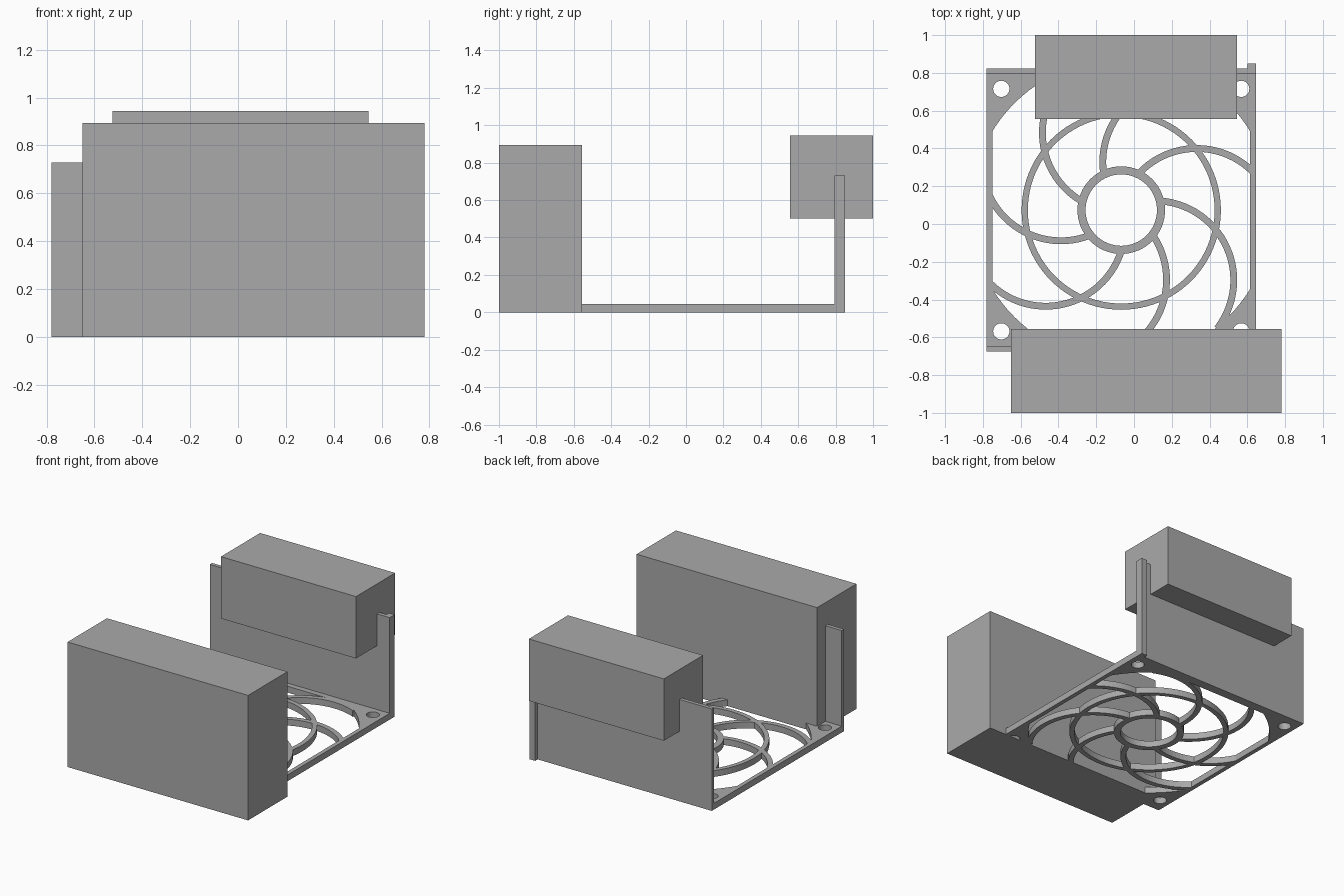
import bpy, bmesh, math
from mathutils import Vector

if "Cube" in bpy.data.objects:
    bpy.data.objects.remove(bpy.data.objects["Cube"])

CX, CY, T = -0.0675, 0.0735, 0.045      # grille centre and plate thickness

grey = bpy.data.materials.new("plain grey")
grey.diffuse_color = (0.4, 0.4, 0.4, 1)
grey.use_nodes = True
grey.node_tree.nodes["Principled BSDF"].inputs["Base Color"].default_value = grey.diffuse_color


def finish(name, bm, hide=False):
    bmesh.ops.recalc_face_normals(bm, faces=bm.faces)
    me = bpy.data.meshes.new(name)
    bm.to_mesh(me)
    bm.free()
    ob = bpy.data.objects.new(name, me)
    bpy.context.collection.objects.link(ob)
    me.materials.append(grey)
    ob.hide_render = hide
    ob.hide_viewport = hide
    return ob


def box(name, x0, x1, y0, y1, z0, z1):
    bm = bmesh.new()
    bmesh.ops.create_cube(bm, size=1)
    for v in bm.verts:
        v.co = ((x0 + x1) / 2 + v.co.x * (x1 - x0),
                (y0 + y1) / 2 + v.co.y * (y1 - y0),
                (z0 + z1) / 2 + v.co.z * (z1 - z0))
    return finish(name, bm)


def arc(cx, cy, r, a0, a1, n):
    return [(cx + r * math.cos(a0 + (a1 - a0) * i / n),
             cy + r * math.sin(a0 + (a1 - a0) * i / n)) for i in range(n + 1)]


def clip(bm, half):
    # trim flat faces to a square around the grille centre
    for nx, ny in ((1, 0), (-1, 0), (0, 1), (0, -1)):
        bmesh.ops.bisect_plane(bm, geom=bm.verts[:] + bm.edges[:] + bm.faces[:],
                               plane_co=(CX + nx * half, CY + ny * half, 0),
                               plane_no=(nx, ny, 0), clear_outer=True)


def extrude(bm, z0, z1):
    for v in bm.verts:
        v.co.z = z0
    res = bmesh.ops.extrude_face_region(bm, geom=bm.faces[:])
    for v in res["geom"]:
        if isinstance(v, bmesh.types.BMVert):
            v.co.z = z1


def band(name, cx, cy, r, width, a0, a1, n, half):
    # flat curved strip, clipped and thickened
    bm = bmesh.new()
    rows = [[bm.verts.new((*p, 0)) for p in arc(cx, cy, r + s * width / 2, a0, a1, n)]
            for s in (-1, 1)]
    for i in range(n):
        bm.faces.new((rows[0][i], rows[1][i], rows[1][i + 1], rows[0][i + 1]))
    bmesh.ops.remove_doubles(bm, verts=bm.verts, dist=1e-5)
    clip(bm, half)
    extrude(bm, 0, T)
    return finish(name, bm)


def disc_cutter(name, cx, cy, r, n, half):
    bm = bmesh.new()
    bm.faces.new([bm.verts.new((*p, 0)) for p in arc(cx, cy, r, 0, math.tau, n)[:-1]])
    if half:
        clip(bm, half)
    extrude(bm, -0.1, 0.2)
    return finish(name, bm, hide=True)


# base plate with fan opening and four screw holes
plate = box("base_plate", -0.78, 0.645, -0.675, 0.822, 0, T)
cutters = [disc_cutter("opening_cutter", CX, CY, 0.80, 96, 0.682)]
for sx in (-1, 1):
    for sy in (-1, 1):
        cutters.append(disc_cutter("screw_cutter", CX + sx * 0.635, CY + sy * 0.642,
                                   0.043, 32, 0))
for c in cutters:
    m = plate.modifiers.new("cut", "BOOLEAN")
    m.operation = "DIFFERENCE"
    m.solver = "EXACT"
    m.object = c

# fan guard: two rings and seven swept spokes
band("hub_ring", CX, CY, 0.2105, 0.043, 0, math.tau, 64, 1)
band("outer_ring", CX, CY, 0.511, 0.033, 0, math.tau, 96, 1)
for k in range(7):
    phi = math.radians(-13.2) + k * math.tau / 7
    band("spoke", CX + 0.41 * math.cos(phi), CY + 0.41 * math.sin(phi), 0.42, 0.036,
         phi + math.radians(27), phi + math.radians(150), 28, 0.69)

# upright walls and the back corner rib
box("back_wall", -0.78, 0.645, 0.795, 0.822, 0, 0.73)
box("front_wall", -0.78, 0.645, -0.675, -0.648, 0, 0.73)
box("corner_rib", 0.60, 0.645, 0.795, 0.85, 0, 0.73)

# solid blocks
box("front_block", -0.65, 0.78, -1, -0.555, 0, 0.895)
box("back_block", -0.525, 0.545, 0.557, 1, 0.502, 0.945)
